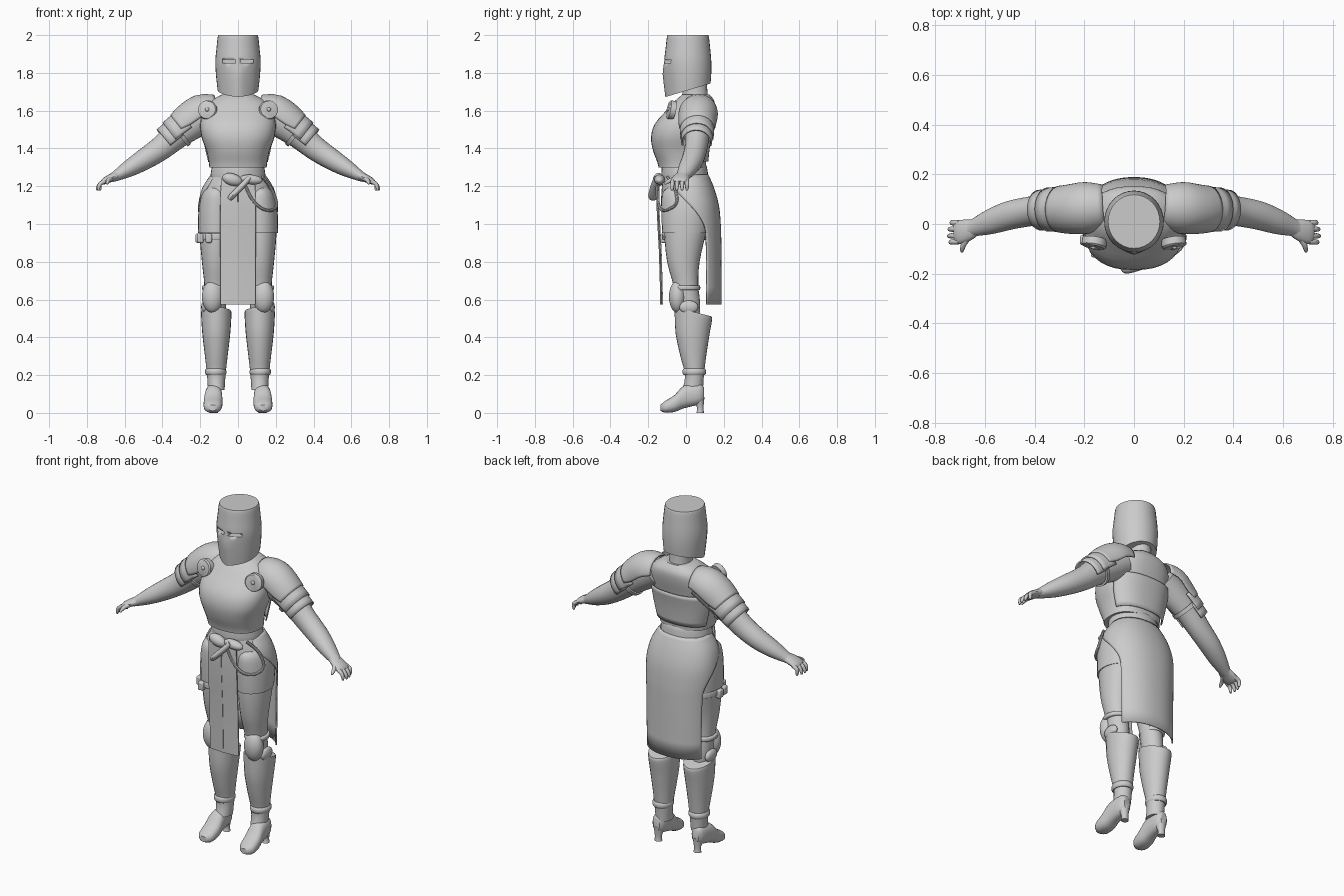
import bpy, bmesh, math
from mathutils import Vector

grey = bpy.data.materials.new("plain grey")
grey.diffuse_color = (0.6, 0.6, 0.6, 1)


def finish(ob, mirror=False, solid=0):
    ob.data.materials.clear()
    ob.data.materials.append(grey)
    if solid:
        m = ob.modifiers.new("thickness", 'SOLIDIFY')
        m.thickness, m.offset = solid, 0
    if mirror:
        ob.modifiers.new("mirror", 'MIRROR')
    bpy.ops.object.select_all(action='DESELECT')
    ob.select_set(True)
    bpy.context.view_layer.objects.active = ob
    bpy.ops.object.shade_smooth_by_angle(angle=math.radians(40))
    return ob


def spline(pts, sub):
    """Catmull-Rom resampling of rows of numbers."""
    out = []
    for i in range(len(pts) - 1):
        p = [pts[max(i - 1, 0)], pts[i], pts[i + 1], pts[min(i + 2, len(pts) - 1)]]
        for s in range(sub):
            t = s / sub
            out.append([0.5 * (2 * b + (c - a) * t + (2 * a - 5 * b + 4 * c - d) * t * t
                               + (3 * b - a - 3 * c + d) * t ** 3) for a, b, c, d in zip(*p)])
    return out + [list(pts[-1])]


def tube(name, pts, side=(1, 0, 0), axis=None, n=24, power=2.0, sub=3,
         mirror=False, solid=0, warp=None):
    """Loft rings (x, y, z, r_side, r_up[, arc start in degrees]) along a path."""
    rings, rows, bm = spline(pts, sub), [], bmesh.new()
    for i, r in enumerate(rings):
        c = Vector(r[:3])
        t = Vector(axis) if axis else (Vector(rings[min(i + 1, len(rings) - 1)][:3])
                                       - Vector(rings[max(i - 1, 0)][:3])).normalized()
        u = (Vector(side) - t * t.dot(Vector(side))).normalized()
        w = t.cross(u)
        is_open, row = len(r) > 5, []
        for k in range(n + 1 if is_open else n):
            a = math.radians(r[5] + (180 - 2 * r[5]) * k / n) if is_open else math.tau * k / n
            ca, sa = math.cos(a), math.sin(a)
            e = 2 / power
            p = c + u * r[3] * math.copysign(abs(ca) ** e, ca) + w * r[4] * math.copysign(abs(sa) ** e, sa)
            row.append(bm.verts.new(warp(p) if warp else p))
        rows.append(row)
    for a, b in zip(rows, rows[1:]):
        for k in range(len(a) - 1 if is_open else n):
            j = (k + 1) % len(a)
            bm.faces.new((a[k], a[j], b[j], b[k]))
    if not is_open:
        bm.faces.new(rows[0][::-1])
        bm.faces.new(rows[-1])
    bmesh.ops.recalc_face_normals(bm, faces=bm.faces[:])
    me = bpy.data.meshes.new(name)
    bm.to_mesh(me)
    bm.free()
    ob = bpy.data.objects.new(name, me)
    bpy.context.collection.objects.link(ob)
    return finish(ob, mirror, solid)


def body(name, rows, x=0.0, **kw):
    """Upright loft from rows (z, half width, y front, y back)."""
    return tube(name, [(x, (f + b) / 2, z, w, (b - f) / 2) for z, w, f, b in rows],
                axis=(0, 0, 1), **kw)


def ball(name, loc, scale, mirror=False, rot=(0, 0, 0)):
    bpy.ops.mesh.primitive_uv_sphere_add(segments=24, ring_count=14)
    ob = bpy.context.object
    ob.name, ob.location, ob.scale, ob.rotation_euler = name, loc, scale, rot
    bpy.ops.object.transform_apply(location=True, rotation=True, scale=True)
    return finish(ob, mirror)


def box(name, loc, size, bevel=0.0):
    bpy.ops.mesh.primitive_cube_add(size=1)
    ob = bpy.context.object
    ob.name, ob.location, ob.scale = name, loc, size
    bpy.ops.object.transform_apply(location=True, scale=True)
    if bevel:
        m = ob.modifiers.new("bevel", 'BEVEL')
        m.width, m.segments = bevel, 2
    return finish(ob)


# Helmet: slanted lower rim, nose ridge and eye slits
def helmet_warp(p):
    low = max(0, min(1, (1.86 - p.z) / 0.155))
    if p.y < 0:
        p.y -= 0.014 * max(0, 1 - abs(p.x) / 0.06) * min(1, low * 3)
    p.z += 0.3 * p.y * low
    return p


helmet = body("helmet", [(1.705, .108, -.095, .13), (1.78, .116, -.106, .134), (1.86, .12, -.115, .134),
                         (1.93, .114, -.108, .128), (1.985, .108, -.102, .122), (2.0, .104, -.098, .118)],
              n=32, warp=helmet_warp)
for s in (-1, 1):
    slit = box("slit cutter", (s * .047, -.11, 1.862), (.07, .1, .018))
    m = helmet.modifiers.new("slit", 'BOOLEAN')
    m.object, m.solver = slit, 'EXACT'
    bpy.context.view_layer.objects.active = helmet
    bpy.ops.object.modifier_apply(modifier="slit")
    bpy.data.objects.remove(slit)
body("neck", [(1.6, .075, -.03, .13), (1.68, .06, -.02, .115), (1.78, .06, -.02, .11)])

# Torso, waist and hips
body("breastplate", [(1.30, .152, -.145, .105), (1.33, .155, -.153, .107), (1.39, .168, -.175, .11),
                     (1.46, .193, -.185, .12), (1.53, .2, -.165, .135), (1.60, .185, -.105, .15),
                     (1.65, .15, -.06, .15), (1.685, .085, -.02, .125)], n=36, power=2.4)
body("waist_belt", [(1.245, .142, -.125, .115), (1.25, .146, -.13, .118), (1.305, .138, -.128, .11),
                    (1.31, .13, -.12, .1)], n=32)
body("hips", [(.96, .08, -.06, .09), (1.0, .185, -.11, .14), (1.08, .198, -.13, .155),
              (1.17, .185, -.13, .14), (1.26, .135, -.12, .105)], n=32, power=2.3)
tube("back_skirt", [(0, .01, 1.26, .14, .105, -35), (0, .01, 1.19, .185, .135, -28),
                    (0, .02, 1.1, .207, .15, 0), (0, .02, 1.0, .21, .16, 25),
                    (0, .02, .9, .205, .163, 30), (0, .02, .575, .2, .165, 30)],
     axis=(0, 0, 1), n=28, power=2.2, solid=.008)
for s in (-1, 1):  # front panel folded along the centre
    tube("front_panel", [(s * .047, -.125, .575, .047, .004), (s * .047, -.132, .85, .047, .004),
                         (s * .047, -.145, 1.1, .047, .004), (s * .047, -.14, 1.24, .043, .004)],
         axis=(0, 0, 1), n=16, power=8, sub=2,
         warp=lambda p: Vector((p.x, p.y - .008 * (1 - abs(p.x) / .094), p.z)))

# Legs
body("thigh", [(.5, .05, -.05, .07), (.58, .055, -.055, .075), (.68, .06, -.068, .065),
               (.8, .073, -.1, .072), (.95, .086, -.115, .105), (1.08, .085, -.11, .13)],
     x=.118, mirror=True)
body("thigh_plate", [(.955, .094, -.125, .112), (.965, .096, -.127, .114), (1.08, .094, -.13, .125),
                     (1.16, .075, -.125, .09), (1.19, .05, -.1, .05)], x=.115, mirror=True)
body("greave", [(.545, .08, -.06, .135), (.52, .08, -.06, .138), (.42, .074, -.055, .125),
                (.3, .06, -.03, .107), (.2, .049, -.005, .095), (.12, .044, -.02, .09)],
     x=.115, mirror=True, warp=lambda p: p + Vector((0, 0, -.25 * p.y * max(0, (p.z - .42) / .125))))
body("ankle_band", [(.2, .05, -.012, .1), (.21, .056, -.018, .106), (.225, .056, -.018, .106),
                    (.235, .05, -.012, .1)], x=.118, mirror=True)
ball("knee_guard", (.135, -.045, .615), (.056, .045, .085), True)
ball("knee_wing", (.175, .015, .56), (.02, .05, .035), True)
body("knee_strap", [(.65, .061, -.07, .07), (.655, .066, -.075, .075), (.67, .066, -.075, .075),
                    (.675, .061, -.07, .07)], x=.125, mirror=True)
tube("boot_foot", [(.128, .095, .1, .02, .035), (.128, .07, .1, .038, .055), (.13, -.01, .085, .046, .06),
                   (.132, -.06, .05, .05, .045), (.134, -.11, .032, .045, .031), (.134, -.135, .027, .02, .016)],
     axis=(0, -1, 0), power=2.4, mirror=True)
body("boot_heel", [(0, .022, .055, .095), (.03, .02, .058, .093), (.085, .034, .03, .098)], x=.128, mirror=True)

# Arms and hands
tube("arm", [(.15, .06, 1.59, .08, .085), (.23, .06, 1.54, .075, .085), (.32, .06, 1.475, .066, .074),
             (.41, .052, 1.4, .06, .064), (.5, .035, 1.34, .058, .056), (.58, .008, 1.292, .05, .044),
             (.645, -.015, 1.255, .035, .028), (.665, -.02, 1.246, .033, .024)], side=(0, 1, 0), mirror=True)
tube("palm", [(.64, -.014, 1.257, .034, .024), (.67, -.025, 1.245, .044, .022),
              (.705, -.033, 1.228, .048, .018), (.72, -.035, 1.218, .042, .012)],
     side=(0, 1, 0), mirror=True, n=16)
for i, (y, tip) in enumerate([(.005, .737), (-.02, .748), (-.046, .75), (-.07, .744)]):
    tube(f"finger_{i + 1}", [(.705, y, 1.227, .012, .012), (.73, y * 1.03, 1.212, .011, .011),
                             (tip - .006, y * 1.05, 1.19, .009, .009), (tip - .006, y * 1.05, 1.177, .005, .005)],
         side=(0, 1, 0), n=10, mirror=True)
tube("thumb", [(.665, -.045, 1.243, .016, .014), (.685, -.08, 1.232, .012, .012),
               (.692, -.105, 1.218, .008, .008), (.693, -.112, 1.21, .004, .004)], n=10, mirror=True)

# Layered shoulder armour
for name, pts in {
    "shoulder_plate": [(.12, .07, 1.595, .085, .085, 0), (.19, .065, 1.585, .1, .098, -8),
                       (.255, .06, 1.54, .096, .098, -8), (.3, .06, 1.505, .09, .088, 0)],
    "shoulder_band_upper": [(.26, .06, 1.53, .088, .092, -15), (.345, .058, 1.465, .085, .086, -15)],
    "shoulder_band_lower": [(.31, .06, 1.49, .08, .082, -20), (.378, .056, 1.435, .078, .08, -20)],
}.items():
    tube(name, pts, side=(0, 1, 0), mirror=True, solid=.008)
tube("arm_strap", [(.3, .06, 1.49, .078, .084), (.318, .06, 1.476, .078, .084)],
     side=(0, 1, 0), mirror=True, sub=1)
tube("shoulder_disc", [(.158, -.06, 1.6, .05, .05), (.162, -.088, 1.606, .05, .05),
                       (.163, -.093, 1.607, .044, .044)], n=28, sub=1, mirror=True)
ball("disc_stud", (.163, -.094, 1.607), (.011, .008, .011), True)

# Raised edge along the back plate
tube("back_plate", [(0, .0, 1.33, .16, .115, 15), (0, .0, 1.43, .183, .126, 15),
                    (0, .0, 1.52, .195, .143, 20)], axis=(0, 0, 1), power=2.4, solid=.006)

# Belt knot, sheath, hanging strap and thigh pouches
ball("belt_knot", (-.03, -.145, 1.235), (.055, .03, .032), rot=(0, .3, 0))
ball("belt_knot_end", (.07, -.14, 1.235), (.06, .028, .026), rot=(0, .1, 0))
tube("sheath", [(.06, -.155, 1.245, .016, .014), (.02, -.168, 1.2, .02, .016), (-.03, -.172, 1.15, .028, .016),
                (-.045, -.17, 1.132, .02, .012)], side=(0, 1, 0), n=14)
tube("hanging_strap", [(.04, -.155, 1.2, .008, .008), (.075, -.15, 1.13, .008, .008),
                       (.13, -.135, 1.08, .008, .008), (.185, -.1, 1.075, .008, .008),
                       (.205, -.05, 1.11, .008, .008), (.175, -.06, 1.19, .008, .008),
                       (.13, -.1, 1.25, .008, .008)], side=(.3, .5, .8), n=8, sub=4)
body("pouch_strap", [(.915, .088, -.12, .1), (.92, .092, -.124, .104), (.945, .092, -.124, .104),
                     (.95, .088, -.12, .1)], x=-.116)
for i, (x, y) in enumerate([(-.155, -.115), (-.2, -.065), (-.207, -.015)]):
    box(f"thigh_pouch_{i + 1}", (x, y, .925), (.035, .04, .05), .008)
